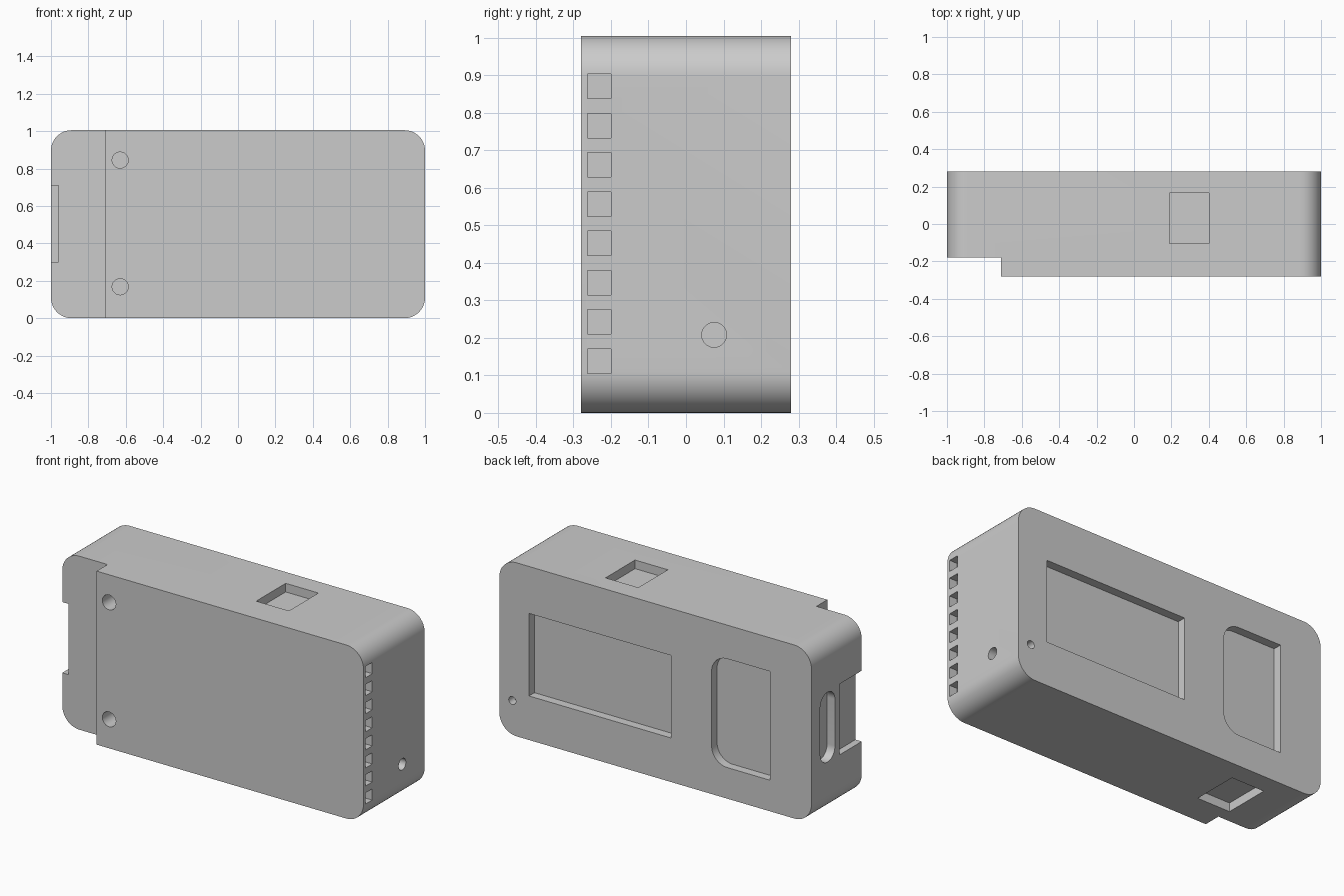
import bpy, bmesh, math
from mathutils import Matrix

old = bpy.data.objects.get("Cube")
if old:
    bpy.data.objects.remove(old)

W, D, H = 2.0, 0.56, 1.005
BACK, FRONT = D / 2, -D / 2
POCKET = 0.05   # depth of the recesses
OVER = 0.05     # how far cutters reach beyond the surface

grey = bpy.data.materials.new("case grey")
grey.use_nodes = True
COLOUR = (0.6, 0.6, 0.6, 1)
grey.diffuse_color = COLOUR
grey.node_tree.nodes["Principled BSDF"].inputs["Base Color"].default_value = COLOUR


def outline(u0, u1, v0, v1, radii, steps=12):
    """Rectangle with a radius per corner, from lower left, counter-clockwise."""
    points = []
    corners = [(u0, v0, 1, 1), (u1, v0, -1, 1), (u1, v1, -1, -1), (u0, v1, 1, -1)]
    for i, ((u, v, su, sv), r) in enumerate(zip(corners, radii)):
        if r == 0:
            points.append((u, v))
            continue
        for k in range(steps + 1):
            a = math.pi * (1 + i / 2 + k / steps / 2)
            points.append((u + su * r + r * math.cos(a), v + sv * r + r * math.sin(a)))
    return points


def prism(name, points, axis, lo, hi):
    """Extrude a 2D outline along an axis: x takes (y, z), y takes (x, z), z takes (x, y)."""
    place = {"x": lambda u, v: (lo, u, v),
             "y": lambda u, v: (u, lo, v),
             "z": lambda u, v: (u, v, lo)}[axis]
    bm = bmesh.new()
    face = bm.faces.new([bm.verts.new(place(u, v)) for u, v in points])
    extruded = bmesh.ops.extrude_face_region(bm, geom=[face])["geom"]
    moved = [g for g in extruded if isinstance(g, bmesh.types.BMVert)]
    shift = [hi - lo if a == axis else 0 for a in "xyz"]
    bmesh.ops.transform(bm, matrix=Matrix.Translation(shift), verts=moved)
    bmesh.ops.recalc_face_normals(bm, faces=bm.faces)
    mesh = bpy.data.meshes.new(name)
    bm.to_mesh(mesh)
    bm.free()
    mesh.materials.append(grey)
    obj = bpy.data.objects.new(name, mesh)
    bpy.context.collection.objects.link(obj)
    return obj


def rect(u0, u1, v0, v1, r=0.0):
    return outline(u0, u1, v0, v1, [r] * 4)


def circle(u, v, r):
    return rect(u - r, u + r, v - r, v + r, r)[:]


def clean(points):
    """Drop repeated points where neighbouring arcs meet."""
    return [p for i, p in enumerate(points) if math.dist(p, points[i - 1]) > 1e-5]


# Case body with rounded corners
case = prism("case", rect(-1, 1, 0, H, 0.11), "y", FRONT, BACK)

cutters = []


def cut(name, points, axis, lo, hi):
    cutters.append(prism(name, clean(points), axis, lo, hi))


# Stepped front at the right end, with the end notch and the cable slot
cut("front_step", rect(-1.1, -0.71, -0.1, H + 0.1), "y", FRONT - OVER, -0.18)
cut("end_notch", rect(-0.3, 0.025, 0.3, 0.71), "x", -1 - OVER, -0.96)
cut("cable_slot", rect(0.065, 0.2, 0.3, 0.705, 0.0675), "x", -1 - OVER, -1 + POCKET)

# Front screw holes
for z in (0.168, 0.845):
    cut("screw_hole", circle(-0.63, z, 0.043), "y", FRONT - OVER, FRONT + 0.1)

# Left end vents and round socket
for i in range(8):
    z = 0.138 + i * 0.1046
    cut("vent", rect(-0.263, -0.2, z - 0.0325, z + 0.0325), "x", 1 - POCKET, 1 + OVER)
cut("socket", circle(0.075, 0.208, 0.033), "x", 1 - POCKET, 1 + OVER)

# Top and bottom pockets
cut("top_pocket", rect(0.19, 0.4, -0.105, 0.165), "z", H - POCKET, H + OVER)
cut("bottom_pocket", rect(-0.72, -0.51, -0.105, 0.165), "z", -OVER, POCKET)

# Back windows and indicator hole
cut("screen_recess", rect(-0.1, 0.81, 0.255, 0.733), "y", BACK - POCKET, BACK + OVER)
cut("button_recess", outline(-0.735, -0.36, 0.18, 0.81, (0, 0.1, 0.1, 0)),
    "y", BACK - POCKET, BACK + OVER)
cut("indicator_hole", circle(0.917, 0.2, 0.023), "y", BACK - POCKET, BACK + OVER)

# Carve everything out of the case
bpy.ops.object.select_all(action="DESELECT")
case.select_set(True)
bpy.context.view_layer.objects.active = case
for cutter in cutters:
    cutter.hide_render = True
    mod = case.modifiers.new(cutter.name, "BOOLEAN")
    mod.operation = "DIFFERENCE"
    mod.solver = "EXACT"
    mod.object = cutter
    bpy.ops.object.modifier_apply(modifier=mod.name)
    bpy.data.objects.remove(cutter)

bpy.ops.object.shade_smooth_by_angle(angle=math.radians(30))
